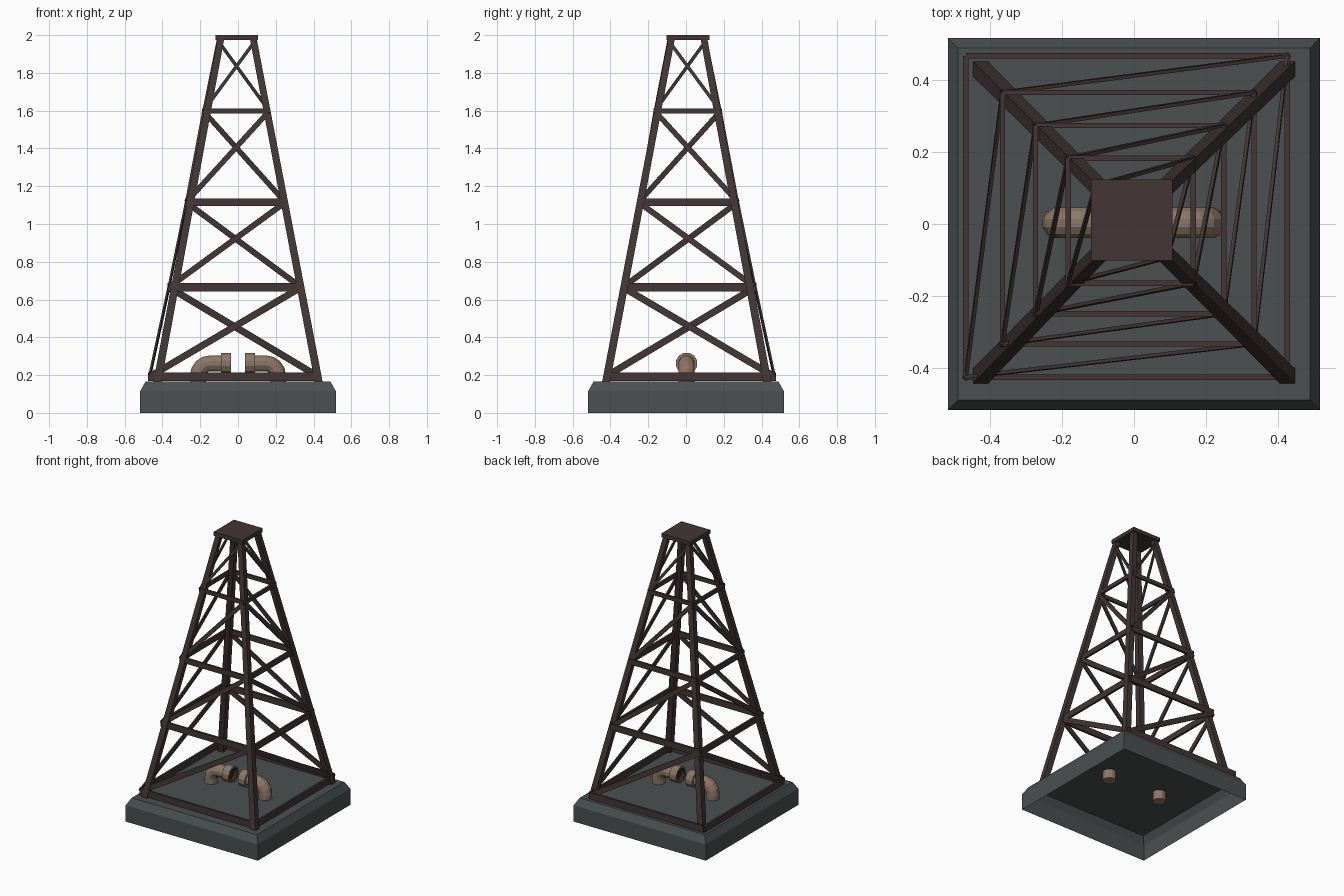
import bpy, bmesh, math
from mathutils import Vector

if "Cube" in bpy.data.objects:
    bpy.data.objects.remove(bpy.data.objects["Cube"])


def material(name, rgb):
    m = bpy.data.materials.new(name)
    m.diffuse_color = (*rgb, 1)
    m.use_nodes = True
    m.node_tree.nodes["Principled BSDF"].inputs["Base Color"].default_value = m.diffuse_color
    return m


GREY = material("slate_grey", (0.070, 0.080, 0.080))
BROWN = material("dark_rust_brown", (0.056, 0.036, 0.036))
TAN = material("pipe_tan", (0.26, 0.185, 0.135))
DARK = material("pipe_bore_dark", (0.03, 0.02, 0.017))


def loft(name, rings, mats, cap_start=True, cap_end=True, end_mat=0):
    """Skin a list of rings of points into one mesh object."""
    bm = bmesh.new()
    rv = [[bm.verts.new(p) for p in r] for r in rings]
    n = len(rings[0])
    for a, b in zip(rv, rv[1:]):
        for i in range(n):
            j = (i + 1) % n
            bm.faces.new((a[i], a[j], b[j], b[i]))
    if cap_start:
        bm.faces.new(rv[0][::-1])
    end = bm.faces.new(rv[-1]) if cap_end else None
    if end:
        end.material_index = end_mat
    bmesh.ops.recalc_face_normals(bm, faces=bm.faces)
    me = bpy.data.meshes.new(name)
    bm.to_mesh(me)
    bm.free()
    for m in mats:
        me.materials.append(m)
    ob = bpy.data.objects.new(name, me)
    bpy.context.collection.objects.link(ob)
    return ob


def square(cx, cy, z, h):
    return [(cx + sx * h, cy + sy * h, z) for sx, sy in ((-1, -1), (1, -1), (1, 1), (-1, 1))]


def bar(name, a, b, normal, width, thick):
    """Flat bar from a to b, its broad side facing normal."""
    d = (b - a).normalized()
    side = d.cross(normal).normalized() * width / 2
    t = side.cross(d).normalized() * thick / 2
    rings = [[p + side + t, p - side + t, p - side - t, p + side - t] for p in (a, b)]
    return loft(name, rings, [BROWN])


# Plinth: chamfered, open underneath
loft("plinth", [square(0, 0, 0, 0.518), square(0, 0, 0.115, 0.518),
                square(0, 0, 0.165, 0.49)], [GREY], cap_start=False)

# Four leaning legs
for sx, label_x in ((-1, "left"), (1, "right")):
    for sy, label_y in ((-1, "front"), (1, "back")):
        loft(f"{label_y}_{label_x}_leg",
             [square(sx * 0.427, sy * 0.427 + 0.004, 0.165, 0.021),
              square(sx * 0.086 - 0.005, sy * 0.086 + 0.009, 1.98, 0.018)], [BROWN])

# Top plate
loft("top_plate", [square(-0.006, 0.011, 1.973, 0.113),
                   square(-0.006, 0.011, 2.0, 0.113)], [BROWN])

# Brace levels: height, half width, sideways shift, bar depth, diagonal width
LEVELS = [(0.192, 0.447, 0.021, 0.046, 0.036),
          (0.665, 0.350, 0.016, 0.044, 0.031),
          (1.115, 0.262, 0.012, 0.038, 0.028),
          (1.598, 0.174, 0.009, 0.028, 0.018),
          (1.972, 0.100, 0.007, 0.020, 0.018)]
# Side name, normal, lower corner and upper corner of the diagonal
SIDES = [("front", (0, -1, 0), (-1, -1), (1, -1)),
         ("back", (0, 1, 0), (1, 1), (-1, 1)),
         ("left", (-1, 0, 0), (-1, -1), (-1, 1)),
         ("right", (1, 0, 0), (1, 1), (1, -1))]


def corner(level, s):
    z, h, shift = LEVELS[level][:3]
    return Vector((s[0] * h - shift, s[1] * h + shift, z))


# Horizontal and diagonal braces on each side
for side, nrm, low, high in SIDES:
    n = Vector(nrm)
    for k in range(4):
        bar(f"{side}_horizontal_brace_{k + 1}", corner(k, low), corner(k, high),
            n, LEVELS[k][3], 0.015)
        bar(f"{side}_diagonal_brace_{k + 1}", corner(k, low), corner(k + 1, high),
            n, LEVELS[k][4], 0.010)


# Pipe elbows: path points as (distance from centre, height, radius, tangent angle)
def pipe(name, s):
    cx, cz, bend, r, sides = 0.212, 0.262, 0.065, 0.044, 12
    path = [(cx, 0.10, r, 0), (cx, 0.175, r, 0)]
    for i in range(5):
        a = i * math.pi / 8
        path.append((cx - bend + bend * math.cos(a), cz - bend + bend * math.sin(a), r, a))
    q = math.pi / 2
    path += [(0.09, cz, r, q), (0.09, cz, 0.058, q), (0.036, cz, 0.058, q),
             (0.036, cz, 0.047, q), (0.066, cz, 0.044, q)]
    rings = []
    for d, z, rad, a in path:
        ring = []
        for i in range(sides):
            t = 2 * math.pi * (i + 0.5) / sides
            u = rad * math.cos(t)
            ring.append((s * (d + u * math.cos(a)), 0.003 + rad * math.sin(t),
                         z + u * math.sin(a)))
        rings.append(ring)
    ob = loft(name, rings, [TAN, DARK], end_mat=1)
    # Dark bore inside the flange
    faces = ob.data.polygons
    for f in faces[(len(rings) - 2) * sides:(len(rings) - 1) * sides]:
        f.material_index = 1


pipe("left_pipe", -1)
pipe("right_pipe", 1)
